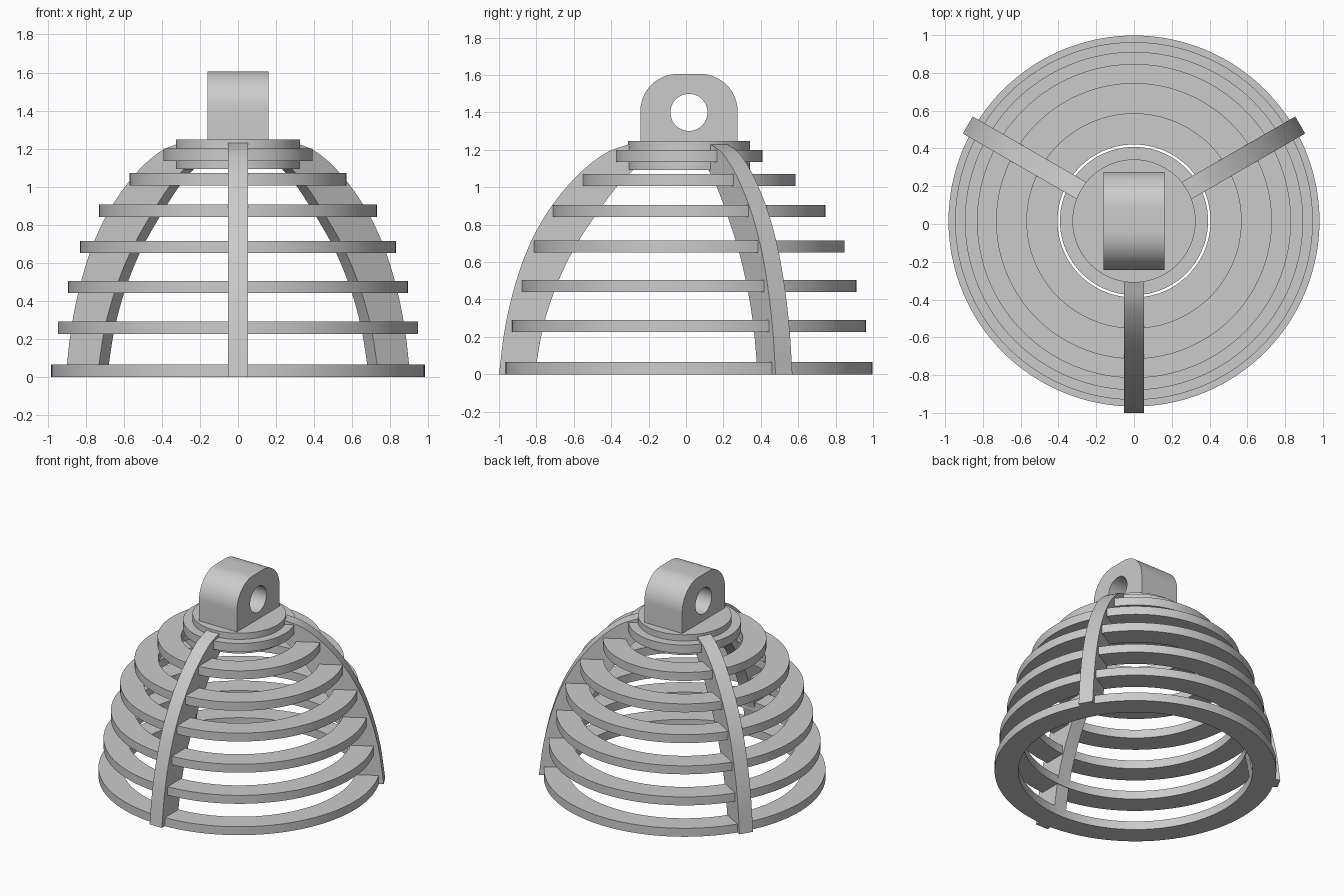
import bpy, bmesh, math
from mathutils import Vector, Matrix

cube = bpy.data.objects.get("Cube")
if cube:
    bpy.data.objects.remove(cube, do_unlink=True)

CENTRE_Y = 0.016
SEGMENTS = 128

grey = bpy.data.materials.new("plain grey")
grey.use_nodes = True
grey.diffuse_color = (0.6, 0.6, 0.6, 1)
grey.node_tree.nodes["Principled BSDF"].inputs["Base Color"].default_value = (0.6, 0.6, 0.6, 1)


def add_object(name, bm):
    bmesh.ops.recalc_face_normals(bm, faces=bm.faces)
    mesh = bpy.data.meshes.new(name)
    bm.to_mesh(mesh)
    bm.free()
    mesh.materials.append(grey)
    obj = bpy.data.objects.new(name, mesh)
    obj.location.y = CENTRE_Y
    bpy.context.collection.objects.link(obj)
    return obj


def smooth(obj):
    bpy.ops.object.select_all(action='DESELECT')
    obj.select_set(True)
    bpy.context.view_layer.objects.active = obj
    bpy.ops.object.shade_smooth_by_angle(angle=math.radians(30))


def extrude_profile(name, points, width):
    """Extrude a closed outline in the (y, z) plane symmetrically along x."""
    bm = bmesh.new()
    face = bm.faces.new([bm.verts.new((-width / 2, y, z)) for y, z in points])
    result = bmesh.ops.extrude_face_region(bm, geom=[face], use_keep_orig=True)
    verts = [v for v in result["geom"] if isinstance(v, bmesh.types.BMVert)]
    bmesh.ops.translate(bm, verts=verts, vec=(width, 0, 0))
    return add_object(name, bm)


def ring(name, outer, inner, bottom, top):
    """Flat hoop with a rectangular section."""
    bm = bmesh.new()
    section = [(inner, bottom), (outer, bottom), (outer, top), (inner, top)]
    loops = []
    for i in range(SEGMENTS):
        a = math.tau * i / SEGMENTS
        loops.append([bm.verts.new((r * math.cos(a), r * math.sin(a), z)) for r, z in section])
    for i in range(SEGMENTS):
        here, following = loops[i], loops[(i + 1) % SEGMENTS]
        for k in range(4):
            j = (k + 1) % 4
            bm.faces.new((here[k], following[k], following[j], here[j]))
    smooth(add_object(name, bm))


def disc(name, radius, bottom, top):
    bm = bmesh.new()
    bmesh.ops.create_cone(bm, cap_ends=True, segments=SEGMENTS, radius1=radius, radius2=radius,
                          depth=top - bottom, matrix=Matrix.Translation((0, 0, (top + bottom) / 2)))
    smooth(add_object(name, bm))


def curve_through(points, steps=6):
    """Smooth path through a few points."""
    p = [Vector(q) for q in points]
    p = [2 * p[0] - p[1]] + p + [2 * p[-1] - p[-2]]
    path = []
    for a, b, c, d in zip(p, p[1:], p[2:], p[3:]):
        for s in range(steps):
            t = s / steps
            path.append(0.5 * (2 * b + (c - a) * t + (2 * a - 5 * b + 4 * c - d) * t ** 2
                               + (3 * b - a - 3 * c + d) * t ** 3))
    return path + [p[-2]]


# Hoops of the cage: outer radius and bottom height
HOOPS = [(0.982, 0), (0.947, 0.225), (0.895, 0.44), (0.831, 0.65), (0.73, 0.84), (0.57, 1.007)]
for number, (radius, bottom) in enumerate(HOOPS):
    ring(f"hoop_{number + 1}", radius, radius - 0.165, bottom, bottom + 0.065)

# Cap on top of the cage
disc("cap_flange", 0.392, 1.135, 1.2)
disc("cap", 0.326, 1.092, 1.248)

# Three curved ribs
outer_edge = [(1.016, 0), (0.985, 0.24), (0.935, 0.46), (0.858, 0.68), (0.748, 0.88),
              (0.6, 1.06), (0.45, 1.18), (0.315, 1.232)]
inner_edge = [(0.3, 1.09), (0.38, 1.01), (0.485, 0.87), (0.61, 0.68), (0.71, 0.47),
              (0.78, 0.25), (0.825, 0)]
outline = [(-r, z) for r, z in curve_through(outer_edge) + curve_through(inner_edge)]
for name, turn in (("front_rib", 0), ("back_left_rib", 120), ("back_right_rib", 240)):
    rib = extrude_profile(name, outline, 0.104)
    rib.rotation_euler.z = math.radians(turn)
    smooth(rib)

# Hanging lug with rounded shoulders
outline = [(-0.26, 1.2), (0.26, 1.2)]
for side, start in ((1, 0), (-1, 90)):
    for i in range(17):
        a = math.radians(start + 90 * i / 16)
        outline.append((side * 0.06 + 0.2 * math.cos(a), 1.406 + 0.2 * math.sin(a)))
lug = extrude_profile("hanging_lug", outline, 0.322)

# Round hole through the lug
circle = [(0.099 * math.cos(math.tau * i / 48), 1.4 + 0.099 * math.sin(math.tau * i / 48))
          for i in range(48)]
cutter = extrude_profile("lug_hole_cutter", circle, 0.6)
cutter.hide_render = True
cut = lug.modifiers.new("hole", 'BOOLEAN')
cut.operation = 'DIFFERENCE'
cut.solver = 'EXACT'
cut.object = cutter
bpy.context.view_layer.objects.active = lug
bpy.ops.object.modifier_apply(modifier=cut.name)
bpy.data.objects.remove(cutter, do_unlink=True)
smooth(lug)
